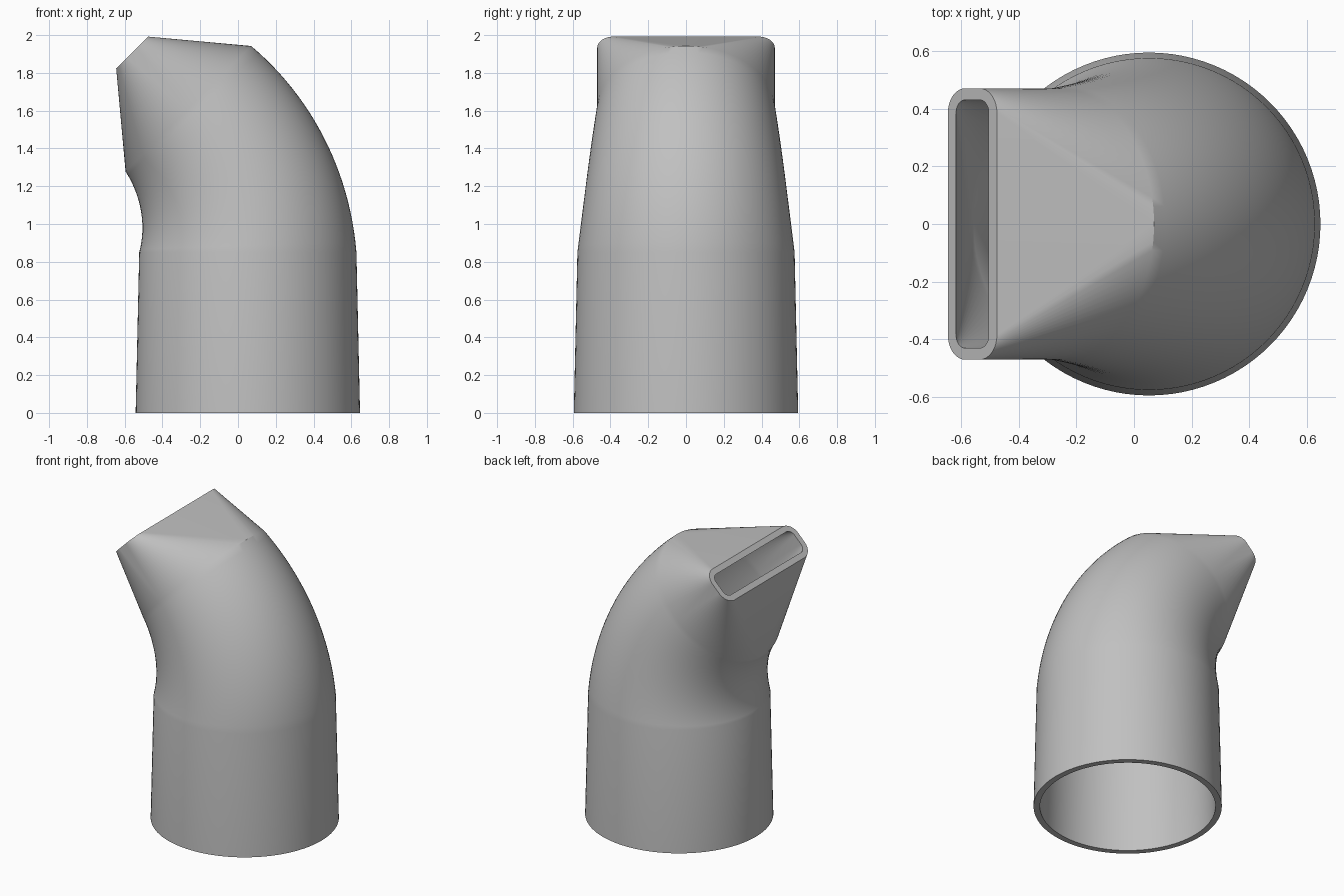
import bpy, bmesh
from math import sin, cos, pi, radians
from mathutils import Vector

if "Cube" in bpy.data.objects:
    bpy.data.objects.remove(bpy.data.objects["Cube"], do_unlink=True)

QUARTER = 24          # segments per quarter turn
WALL = 0.04
PIPE_X, PIPE_TOP = 0.052, 0.85
R_BASE, R_PIPE, R_NECK = 0.594, 0.575, 0.47
BEND_R, BEND = 1.075, radians(45)
BEND_STEPS = 24
NOZZLE_LEN = 0.42
SLOT_U, SLOT_V, SLOT_CORNER = 0.12, 0.47, 0.085

grey = bpy.data.materials.new("plain grey")
grey.use_nodes = True
colour = (0.53, 0.53, 0.53, 1)
grey.diffuse_color = colour
grey.node_tree.nodes["Principled BSDF"].inputs["Base Color"].default_value = colour


def section(centre, tilt, half_u, half_v, corner):
    """Rounded rectangle, a circle when the corner equals both half sizes."""
    u, v = Vector((cos(tilt), 0, sin(tilt))), Vector((0, 1, 0))
    points = []
    for q, (su, sv) in enumerate(((1, 1), (-1, 1), (-1, -1), (1, -1))):
        for i in range(QUARTER + 1):
            a = (q + i / QUARTER) * pi / 2
            points.append(centre + u * (su * (half_u - corner) + corner * cos(a))
                          + v * (sv * (half_v - corner) + corner * sin(a)))
    return points


def skin(inset):
    """Sections from the open base through the bend to the flat slot."""
    def circle(centre, tilt, radius):
        r = radius - inset
        return section(centre, tilt, r, r, r)

    rings = [circle(Vector((PIPE_X, 0, 0)), 0, R_BASE)]
    pivot = Vector((PIPE_X - BEND_R, 0, PIPE_TOP))
    for i in range(BEND_STEPS + 1):
        f = i / BEND_STEPS
        t = f * BEND
        centre = pivot + Vector((cos(t), 0, sin(t))) * BEND_R
        rings.append(circle(centre, t, R_PIPE + (R_NECK - R_PIPE) * f))
    tip = centre + Vector((-sin(BEND), 0, cos(BEND))) * NOZZLE_LEN
    rings.append(section(tip, BEND, SLOT_U - inset, SLOT_V - inset, SLOT_CORNER - inset))
    return rings


# Outer skin up, inner skin back down, closed at the base rim
bm = bmesh.new()
rings = [[bm.verts.new(p) for p in ring] for ring in skin(0) + skin(WALL)[::-1]]
for low, high in zip(rings, rings[1:] + rings[:1]):
    n = len(low)
    for i in range(n):
        j = (i + 1) % n
        bm.faces.new((low[i], low[j], high[j], high[i]))
bmesh.ops.remove_doubles(bm, verts=bm.verts, dist=0.0001)
bmesh.ops.recalc_face_normals(bm, faces=bm.faces)

mesh = bpy.data.meshes.new("elbow_nozzle")
bm.to_mesh(mesh)
bm.free()
mesh.materials.append(grey)
nozzle = bpy.data.objects.new("elbow_nozzle", mesh)
bpy.context.collection.objects.link(nozzle)
bpy.ops.object.select_all(action="DESELECT")
nozzle.select_set(True)
bpy.context.view_layer.objects.active = nozzle
bpy.ops.object.shade_smooth_by_angle(angle=radians(30))
